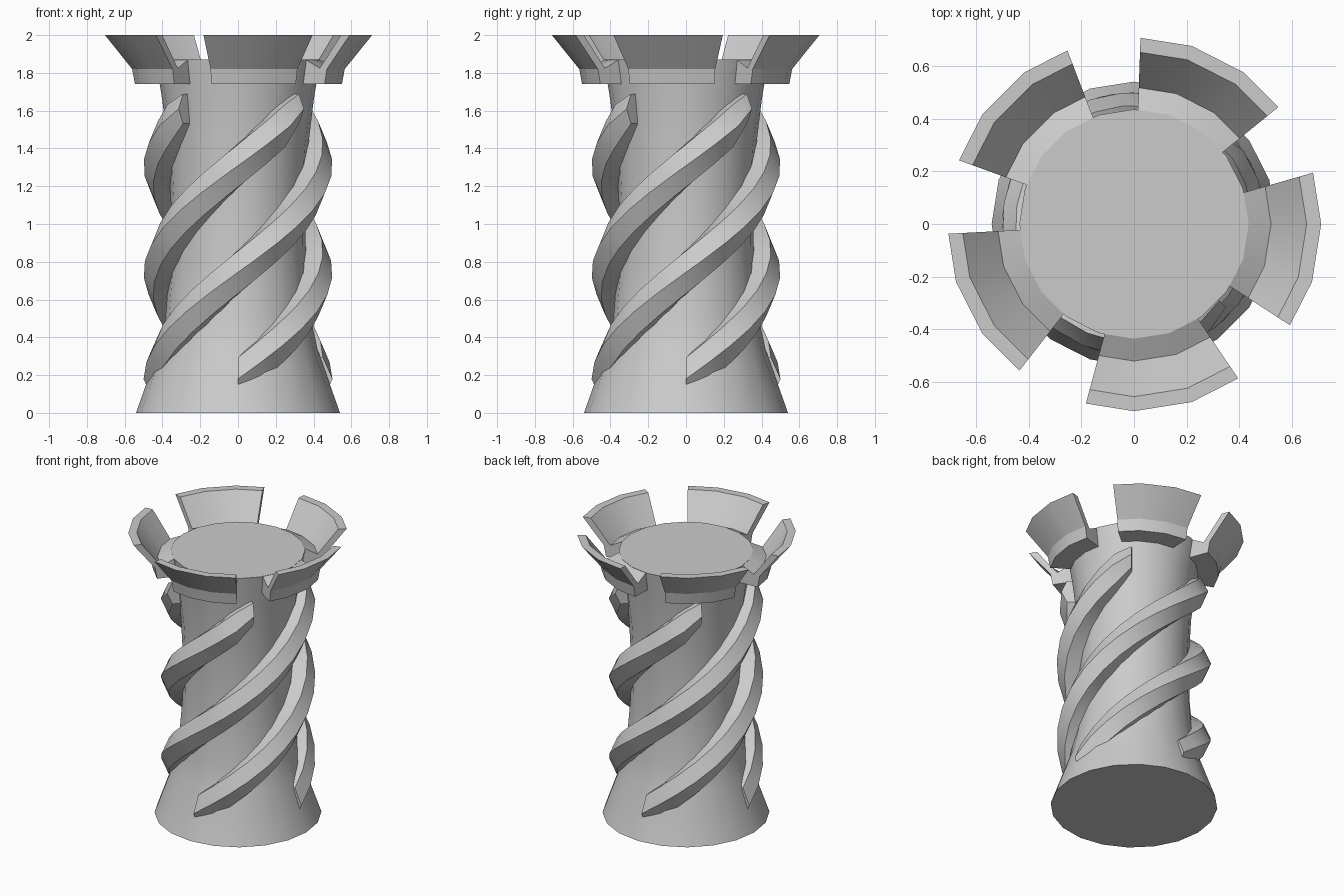
import bpy
import bmesh
from math import sin, cos, radians, pi

cube = bpy.data.objects.get("Cube")
if cube:
    bpy.data.objects.remove(cube, do_unlink=True)

stone = bpy.data.materials.new("pale_grey_stone")
stone.use_nodes = True
GREY = (0.6, 0.6, 0.6, 1)
stone.diffuse_color = GREY
stone.node_tree.nodes["Principled BSDF"].inputs["Base Color"].default_value = GREY

SIDES = 20
STEP = 360 / SIDES


def polar(r, deg, z):
    a = radians(deg)
    return (r * cos(a), r * sin(a), z)


def skin(name, rings, loop=False, angle=30):
    """Join equal closed cross-sections into a solid, capping the ends unless looped."""
    bm = bmesh.new()
    vs = [[bm.verts.new(p) for p in ring] for ring in rings]
    n = len(vs[0])
    pairs = list(zip(vs, vs[1:])) + ([(vs[-1], vs[0])] if loop else [])
    for a, b in pairs:
        for i in range(n):
            j = (i + 1) % n
            bm.faces.new((a[i], a[j], b[j], b[i]))
    if not loop:
        bm.faces.new(vs[0])
        bm.faces.new(vs[-1])
    bmesh.ops.recalc_face_normals(bm, faces=bm.faces)
    mesh = bpy.data.meshes.new(name)
    bm.to_mesh(mesh)
    bm.free()
    mesh.materials.append(stone)
    ob = bpy.data.objects.new(name, mesh)
    bpy.context.collection.objects.link(ob)
    bpy.ops.object.select_all(action='DESELECT')
    ob.select_set(True)
    bpy.context.view_layer.objects.active = ob
    bpy.ops.object.shade_smooth_by_angle(angle=radians(angle))
    return ob


# Waisted column with a flared foot
profile = [(0.54, 0), (0.42, 0.34), (0.385, 0.5), (0.36, 0.8), (0.355, 1.1),
           (0.37, 1.4), (0.40, 1.65), (0.435, 1.87)]
skin("tower_column", [[polar(r, i * STEP, z) for i in range(SIDES)] for r, z in profile])

# Four spiral ribs of hexagonal section
for k in range(4):
    start, turn, segs = -90 + 90 * k, 228, 16
    rings = []
    for s in range(segs + 1):
        t = s / segs
        size = 0.7 if s == segs else 1
        rings.append([polar(0.4 + 0.1 * size * cos(i * pi / 3), start + turn * t,
                            0.18 + 1.43 * t + 0.13 * size * sin(i * pi / 3))
                      for i in range(6)])
    skin(f"spiral_rib_{k + 1}", rings, angle=35)

# Five flared battlements, following the facets of the column
section = [(0.36, 1.74), (0.55, 1.74), (0.565, 1.82), (0.71, 2.0),
           (0.655, 2.0), (0.52, 1.825), (0.43, 1.87), (0.36, 1.87)]
for k in range(5):
    a0 = 39 + 72 * k
    a1 = a0 + 49
    corners = [i * STEP for i in range(2 * SIDES) if a0 < i * STEP < a1]
    rings = []
    for a in [a0] + corners + [a1]:
        facet = cos(radians(STEP / 2)) / cos(radians(a % STEP - STEP / 2))
        rings.append([polar(r * facet, a, z) for r, z in section])
    skin(f"battlement_{k + 1}", rings, angle=20)
